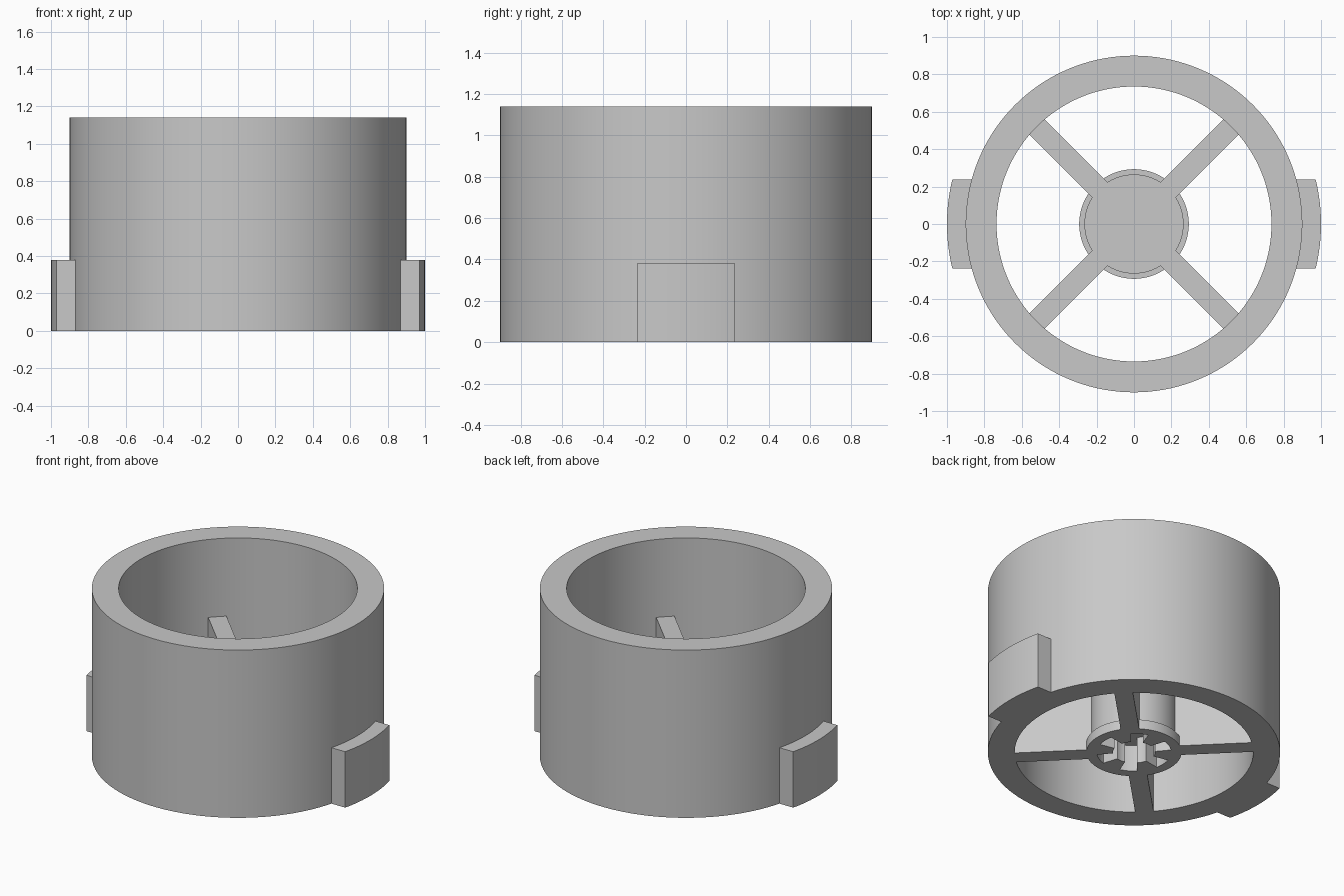
import bpy, bmesh, math
from mathutils import Matrix

if "Cube" in bpy.data.objects:
    bpy.data.objects.remove(bpy.data.objects["Cube"])

grey = bpy.data.materials.new("plain grey")
grey.diffuse_color = (0.58, 0.58, 0.58, 1)
grey.use_nodes = True
grey.node_tree.nodes["Principled BSDF"].inputs["Base Color"].default_value = grey.diffuse_color

N = 144  # segments around every round part


def finish(name, bm):
    bmesh.ops.recalc_face_normals(bm, faces=bm.faces)
    me = bpy.data.meshes.new(name)
    bm.to_mesh(me)
    bm.free()
    ob = bpy.data.objects.new(name, me)
    bpy.context.collection.objects.link(ob)
    me.materials.append(grey)
    bpy.ops.object.select_all(action='DESELECT')
    ob.select_set(True)
    bpy.context.view_layer.objects.active = ob
    bpy.ops.object.shade_smooth_by_angle(angle=math.radians(25))
    return ob


def loft(name, rings, closed):
    """Skin a list of (radius or radius function, z) rings."""
    bm = bmesh.new()
    loops = []
    for r, z in rings:
        loop = []
        for i in range(N):
            a = 2 * math.pi * i / N
            rad = r(a) if callable(r) else r
            loop.append(bm.verts.new((rad * math.cos(a), rad * math.sin(a), z)))
        loops.append(loop)
    pairs = list(zip(loops, loops[1:]))
    if closed:
        pairs.append((loops[-1], loops[0]))
    else:
        bm.faces.new(loops[0])
        bm.faces.new(loops[-1])
    for p, q in pairs:
        for i in range(N):
            j = (i + 1) % N
            bm.faces.new((p[i], p[j], q[j], q[i]))
    return finish(name, bm)


def prism(name, outline, z0, z1, turn=0):
    """Extrude a flat outline upward and turn it about the z axis."""
    bm = bmesh.new()
    face = bm.faces.new([bm.verts.new((x, y, z0)) for x, y in outline])
    up = bmesh.ops.extrude_face_region(bm, geom=[face])["geom"]
    for v in up:
        if isinstance(v, bmesh.types.BMVert):
            v.co.z = z1
    bmesh.ops.transform(bm, matrix=Matrix.Rotation(turn, 4, 'Z'), verts=bm.verts)
    return finish(name, bm)


# Thick outer tube
loft("outer_tube", [(0.90, 0), (0.90, 1.14), (0.735, 1.14), (0.735, 0)], True)


# Hub with a bottom flange and a toothed socket underneath
def socket(a):
    return 0.23 if math.cos(6 * a + 0.01) > 0 else 0.13


loft("hub", [(0.265, 0.61), (0.265, 0.065), (0.293, 0.065), (0.293, 0),
             (socket, 0), (socket, 0.18)], False)

# Four diagonal spokes
w = 0.057
for k in range(4):
    prism("spoke_%d" % (k + 1), [(0.25, -w), (0.738, -w), (0.738, w), (0.25, w)],
          0, 0.61, math.radians(45 + 90 * k))


# Two curved lugs with straight parallel ends
def arc(r, half, n=16):
    ys = [half * (2 * i / n - 1) for i in range(n + 1)]
    return [(math.sqrt(r * r - y * y), y) for y in ys]


lug = arc(1.0, 0.237) + arc(0.895, 0.237)[::-1]
prism("lug_right", lug, 0, 0.38)
prism("lug_left", lug, 0, 0.38, math.pi)
